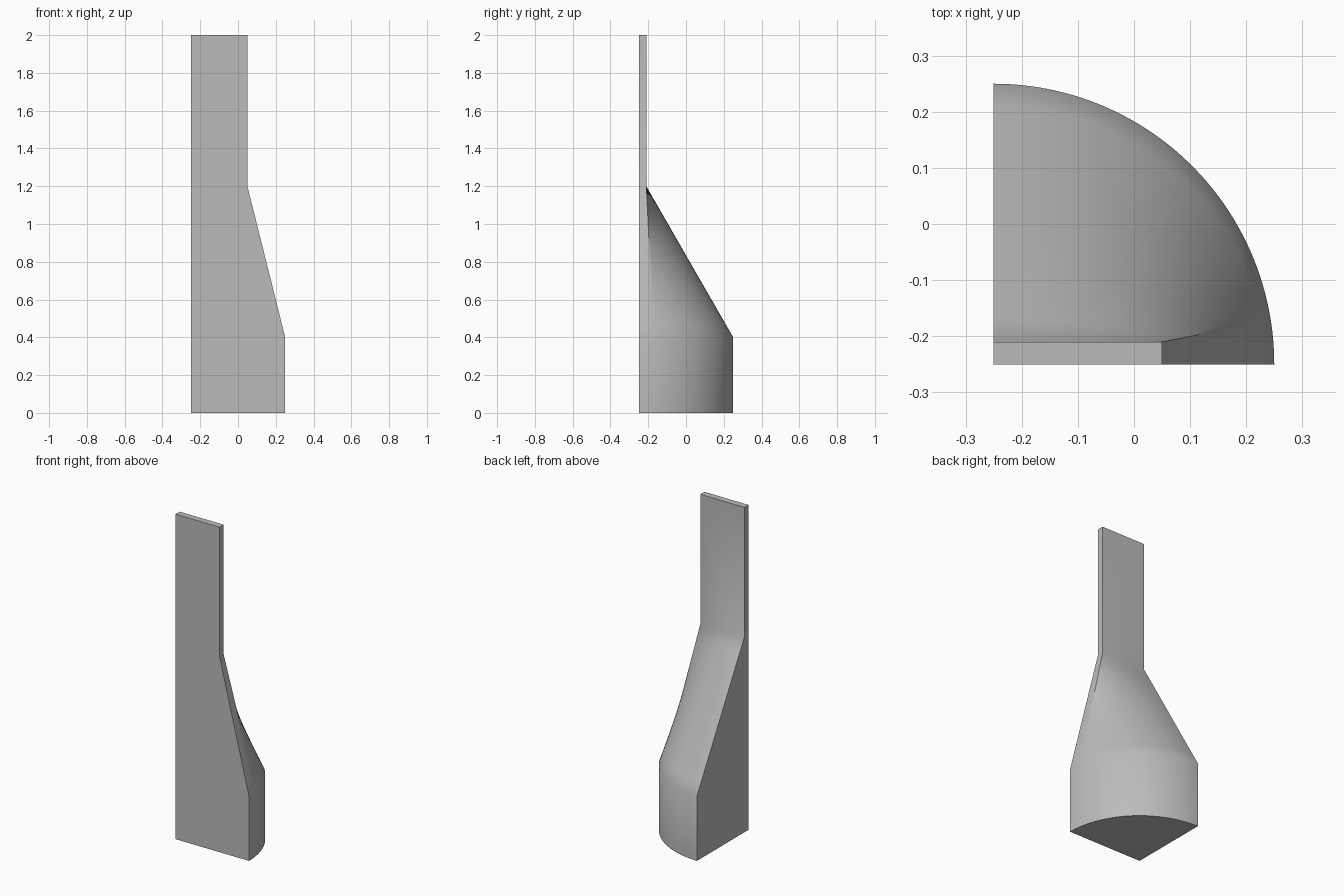
import bpy, bmesh, math

cube = bpy.data.objects.get("Cube")
if cube:
    bpy.data.objects.remove(cube)

CORNER = -0.25            # x and y of the straight inner corner
RADIUS = 0.5
TANG_W, TANG_T = 0.3, 0.04
SIDE_STEPS, BACK_STEPS = 4, 44
SPLIT = math.radians(9)   # arc angle that meets the tang's back corner


def section(t):
    """Outline blended from quarter disc (t=0) to thin rectangle (t=1)."""
    pairs = []
    for i in range(SIDE_STEPS):
        f = i / SIDE_STEPS
        pairs.append((SPLIT * f, (TANG_W, TANG_T * f)))
    for i in range(BACK_STEPS + 1):
        f = i / BACK_STEPS
        pairs.append((SPLIT + (math.pi / 2 - SPLIT) * f, (TANG_W * (1 - f), TANG_T)))
    pts = [(CORNER, CORNER)]
    for a, (rx, ry) in pairs:
        cx, cy = RADIUS * math.cos(a), RADIUS * math.sin(a)
        pts.append((CORNER + cx + (rx - cx) * t, CORNER + cy + (ry - cy) * t))
    return pts


# Levels: straight base, ruled transition, straight tang
STEPS = 12
levels = [(0, 0)]
levels += [(0.4 + 0.8 * i / STEPS, i / STEPS) for i in range(STEPS + 1)]
levels.append((2, 1))

bm = bmesh.new()
rings = [[bm.verts.new((x, y, z)) for x, y in section(t)] for z, t in levels]
for low, high in zip(rings, rings[1:]):
    n = len(low)
    for i in range(n):
        j = (i + 1) % n
        bm.faces.new((low[i], low[j], high[j], high[i]))
bm.faces.new(rings[0][::-1])
bm.faces.new(rings[-1])
bmesh.ops.recalc_face_normals(bm, faces=bm.faces)

mesh = bpy.data.meshes.new("tapered_quarter_post")
bm.to_mesh(mesh)
bm.free()
post = bpy.data.objects.new("tapered_quarter_post", mesh)
bpy.context.collection.objects.link(post)

# Single plain grey
grey = bpy.data.materials.new("plain grey")
grey.use_nodes = True
colour = (0.5, 0.5, 0.5, 1)
grey.diffuse_color = colour
grey.node_tree.nodes["Principled BSDF"].inputs["Base Color"].default_value = colour
mesh.materials.append(grey)

# Smooth shading with crisp edges
bpy.ops.object.select_all(action="DESELECT")
post.select_set(True)
bpy.context.view_layer.objects.active = post
bpy.ops.object.shade_smooth_by_angle(angle=math.radians(32))
